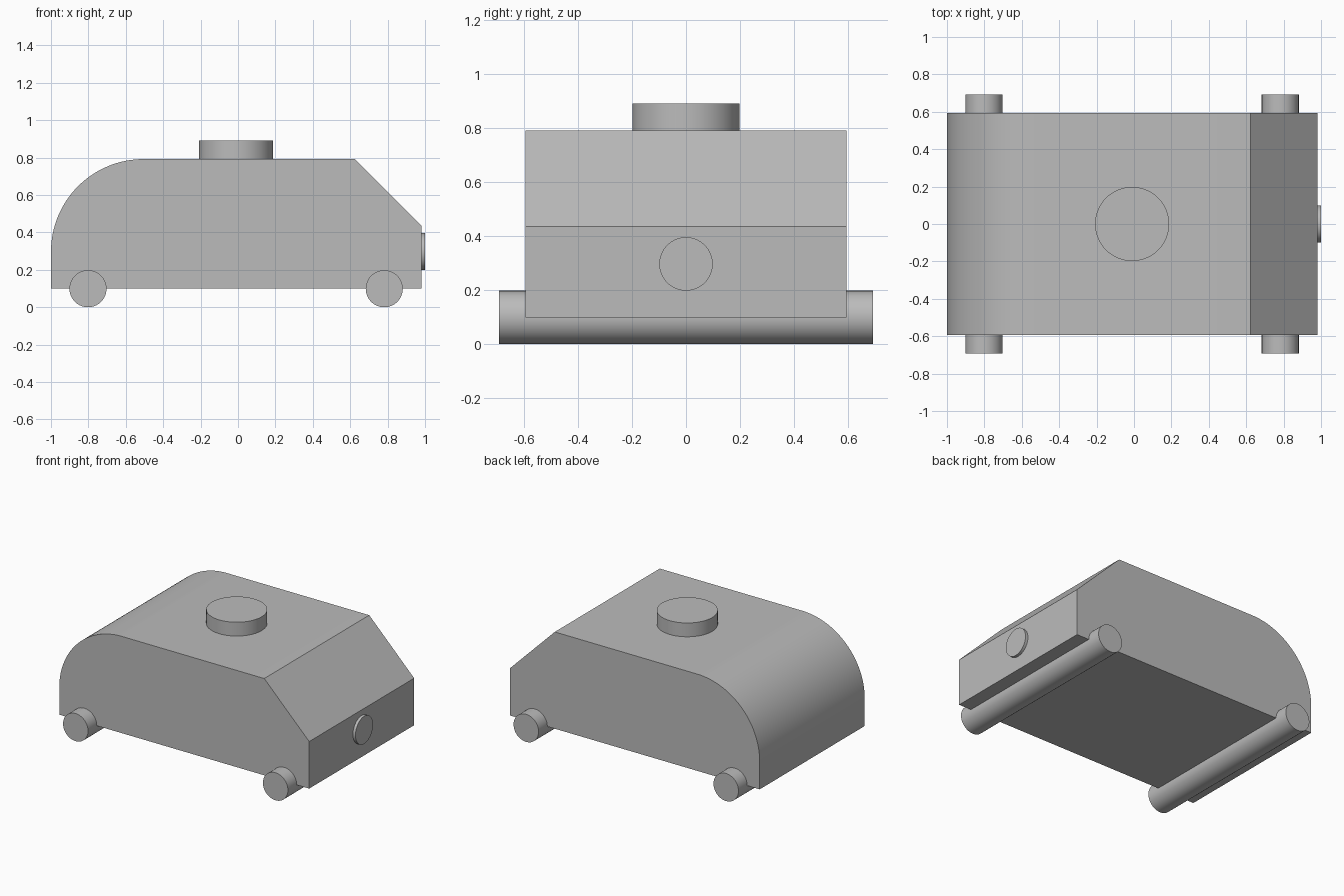
import bpy, bmesh, math
from math import radians, sin, cos

old = bpy.data.objects.get("Cube")
if old:
    bpy.data.objects.remove(old, do_unlink=True)

grey = bpy.data.materials.new("plain grey")
grey.use_nodes = True
colour = (0.5, 0.5, 0.5, 1)
grey.diffuse_color = colour
grey.node_tree.nodes["Principled BSDF"].inputs["Base Color"].default_value = colour


def finish(ob):
    ob.data.materials.append(grey)
    bpy.ops.object.select_all(action='DESELECT')
    ob.select_set(True)
    bpy.context.view_layer.objects.active = ob
    bpy.ops.object.shade_smooth_by_angle(angle=radians(30))


def cylinder(name, radius, depth, location, rotation=(0, 0, 0)):
    bpy.ops.mesh.primitive_cylinder_add(vertices=64, radius=radius, depth=depth,
                                        location=location, rotation=rotation)
    ob = bpy.context.object
    ob.name = name
    finish(ob)


# Body: side profile with a rounded tail and a sloped nose, extruded across y
left, right, bottom, top = -1.0, 0.98, 0.099, 0.792
half_width, tail, slope = 0.594, 0.495, 0.356
profile = [(left, bottom), (right, bottom), (right, top - slope), (right - slope, top)]
for i in range(33):
    a = radians(90 + 90 * i / 32)
    profile.append((left + tail + tail * cos(a), top - tail + tail * sin(a)))

bm = bmesh.new()
side = bm.faces.new([bm.verts.new((x, -half_width, z)) for x, z in profile])
ext = bmesh.ops.extrude_face_region(bm, geom=[side])
moved = [v for v in ext["geom"] if isinstance(v, bmesh.types.BMVert)]
bmesh.ops.translate(bm, verts=moved, vec=(0, 2 * half_width, 0))
bmesh.ops.recalc_face_normals(bm, faces=bm.faces)
mesh = bpy.data.meshes.new("body")
bm.to_mesh(mesh)
bm.free()
body = bpy.data.objects.new("body", mesh)
bpy.context.collection.objects.link(body)
finish(body)

# Full-width rollers under each end
for name, x in (("rear_roller", -0.802), ("front_roller", 0.782)):
    cylinder(name, 0.099, 1.386, (x, 0, 0.099), (radians(90), 0, 0))

# Round roof hatch and nose disc
cylinder("roof_hatch", 0.198, 0.099, (-0.01, 0, 0.8415))
cylinder("nose_disc", 0.099, 0.02, (0.99, 0, 0.297), (0, radians(90), 0))
